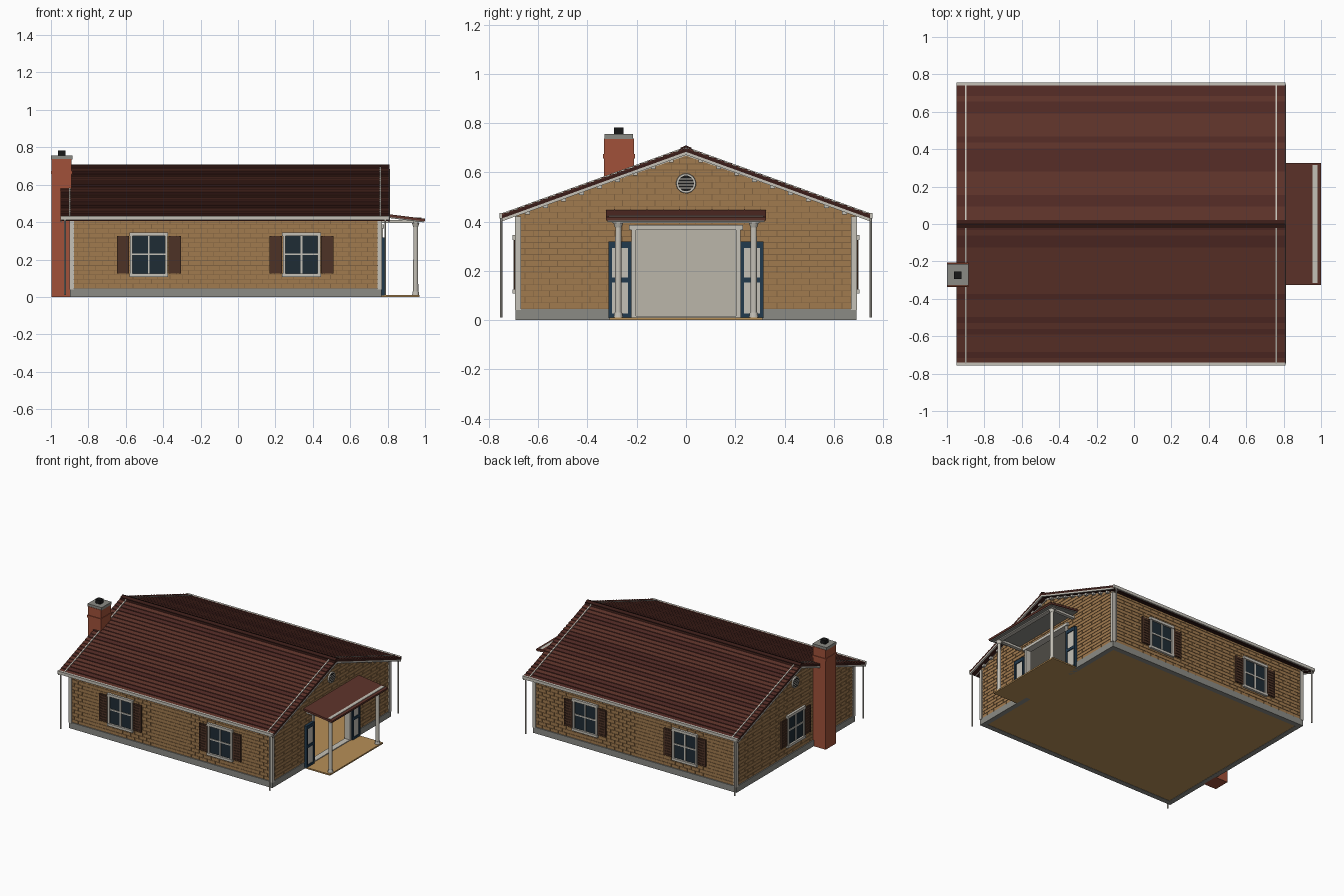
import bpy, bmesh, random
from math import pi
from mathutils import Matrix, Vector

if "Cube" in bpy.data.objects:
    bpy.data.objects.remove(bpy.data.objects["Cube"])

random.seed(4)
I = Matrix.Identity(4)


def mat(name, r, g, b):
    m = bpy.data.materials.new(name)
    m.diffuse_color = [(c / 255) ** 2.2 for c in (r, g, b)] + [1]
    m.use_nodes = True
    m.node_tree.nodes["Principled BSDF"].inputs["Base Color"].default_value = m.diffuse_color
    return m


BRICK = mat("tan_brick", 160, 122, 80)
MORTAR = mat("mortar", 128, 98, 66)
STONE = mat("foundation_grey", 138, 138, 132)
TRIM = mat("trim_white", 196, 192, 182)
INNER = mat("interior_grey", 185, 180, 168)
ROOF_A = mat("shingle_a", 94, 54, 46)
ROOF_B = mat("shingle_b", 82, 46, 41)
DARK = mat("dark_roof_edge", 60, 34, 30)
SHUT = mat("shutter_brown", 78, 54, 42)
GLASS = mat("glass", 36, 48, 56)
NAVY = mat("door_navy", 38, 60, 78)
RED = mat("chimney_red", 160, 82, 60)
WOOD = mat("floor_wood", 182, 142, 88)
BLACK = mat("black", 30, 30, 30)


def finish(name, bm, m, M=I):
    bmesh.ops.recalc_face_normals(bm, faces=bm.faces)
    me = bpy.data.meshes.new(name)
    bm.to_mesh(me)
    bm.free()
    me.transform(M)
    me.materials.append(m)
    ob = bpy.data.objects.new(name, me)
    bpy.context.collection.objects.link(ob)
    return ob


def add_box(bm, b):
    x0, x1, y0, y1, z0, z1 = b
    S = Matrix.Diagonal((x1 - x0, y1 - y0, z1 - z0, 1))
    T = Matrix.Translation(((x0 + x1) / 2, (y0 + y1) / 2, (z0 + z1) / 2))
    bmesh.ops.create_cube(bm, size=1, matrix=T @ S)


def boxes(name, m, *bs, M=I):
    bm = bmesh.new()
    for b in bs:
        add_box(bm, b)
    return finish(name, bm, m, M)


def prisms(name, m, profiles, *spans):
    """Extrude (y, z) profiles along x over each span."""
    bm = bmesh.new()
    for x0, x1 in spans:
        for p in profiles:
            f = bm.faces.new([bm.verts.new((x0, y, z)) for y, z in p])
            r = bmesh.ops.extrude_face_region(bm, geom=[f])
            bmesh.ops.translate(bm, vec=(x1 - x0, 0, 0),
                                verts=[v for v in r["geom"] if isinstance(v, bmesh.types.BMVert)])
    return finish(name, bm, m)


def cyls(name, m, parts, M=I, n=16):
    """parts: (centre, r1, r2, height) along local z."""
    bm = bmesh.new()
    for c, r1, r2, h in parts:
        bmesh.ops.create_cone(bm, cap_ends=True, segments=n, radius1=r1, radius2=r2,
                              depth=h, matrix=Matrix.Translation(c))
    return finish(name, bm, m, M)


X0, X1, Y, RIDGE, EAVE, RY = -0.89, 0.76, 0.685, 0.695, 0.425, 0.747
K = (RIDGE - EAVE) / RY
TH = 0.018                      # roof deck thickness


def roof_z(y):
    return RIDGE - K * abs(y)


def under(y):
    return roof_z(y) - TH


# Local wall frames: u along the wall, outward = -y
FRONT = Matrix.Translation((0, -Y, 0))
BACK = Matrix.Translation((0, Y, 0)) @ Matrix.Rotation(pi, 4, "Z")
RIGHT = Matrix.Translation((X1, 0, 0)) @ Matrix.Rotation(pi / 2, 4, "Z")
LEFT = Matrix.Translation((X0, 0, 0)) @ Matrix.Rotation(-pi / 2, 4, "Z")

# Foundation ring, floor slab
boxes("foundation", STONE, (X0 - .008, X1 + .006, -Y - .008, -Y + .03, 0, .045),
      (X0 - .008, X1 + .006, Y - .03, Y + .008, 0, .045), (X0 - .008, X0 + .03, -Y, Y, 0, .045),
      (X1 - .03, X1 + .006, -Y, -.21, 0, .045), (X1 - .03, X1 + .006, .21, Y, 0, .045))
boxes("house_floor", WOOD, (X0 + .02, X1, -Y + .02, Y - .02, .002, .01))

# Wall cores
boxes("long_walls", MORTAR, (X0, X1, -Y, -Y + .03, .04, under(Y)), (X0, X1, Y - .03, Y, .04, under(Y)))
prisms("left_gable_wall", MORTAR, [[(-Y, .04), (Y, .04), (Y, under(Y)), (0, under(0)), (-Y, under(Y))]], (X0, X0 + .03))
prisms("right_gable_wall", MORTAR, [[(-Y, .04), (-.21, .04), (-.21, .375), (.21, .375), (.21, .04), (Y, .04),
                                     (Y, under(Y)), (0, under(0)), (-Y, under(Y))]], (X1 - .03, X1))
# Interior lining
boxes("interior_lining", INNER, (X0 + .03, X0 + .036, -Y + .03, Y - .03, .01, .41),
      (X0 + .03, X1 - .03, -Y + .03, -Y + .036, .01, .41), (X0 + .03, X1 - .03, Y - .036, Y - .03, .01, .41),
      (X0 + .03, X1 - .03, -Y + .03, Y - .03, .405, .41))


def bricks(name, M, u0, u1, top, gable=False, door=False):
    bm = bmesh.new()
    w, h, g = .066, .0245, .003
    z, row = .047, 0
    while z < top:
        u = u0 - (w / 2 if row % 2 else 0)
        while u < u1:
            a, b = max(u, u0), min(u + w - g, u1)
            if door and z < .375 and b > -.21 and a < .21:
                a, b = (a, min(b, -.21)) if a < -.21 else (max(a, .21), b)
            if b - a > .004:
                add_box(bm, (a, b, -.003, .002, z, min(z + h - g, top)))
            u += w
        z += h
        row += 1
    if gable:
        for s in (1, -1):
            bmesh.ops.bisect_plane(bm, geom=bm.verts[:] + bm.edges[:] + bm.faces[:], plane_co=(0, 0, under(0)),
                                   plane_no=Vector((s * K, 0, 1)), clear_outer=True)
    finish(name, bm, BRICK, M)


bricks("front_bricks", FRONT, X0, X1, under(Y))
bricks("back_bricks", BACK, -X1, -X0, under(Y))
bricks("right_bricks", RIGHT, -Y, Y, .69, True, True)
bricks("left_bricks", LEFT, -Y, Y, .69, True)

# Corner boards
boxes("corner_boards", TRIM, *[(x - .012, x + .012, y - .012, y + .012, .04, .42)
                               for x in (X0 + .002, X1 - .002) for y in (-Y + .002, Y - .002)])


# Shuttered windows
def window(name, M, c):
    M = M @ Matrix.Translation((c, 0, 0))
    boxes(name + "_glass", GLASS, (-.09, .09, -.006, 0, .125, .33), M=M)
    boxes(name + "_frame", TRIM, (-.1, -.086, -.016, 0, .12, .33), (.086, .1, -.016, 0, .12, .33),
          (-.104, .104, -.02, 0, .325, .345), (-.104, .104, -.02, 0, .107, .125),
          (-.005, .005, -.011, 0, .12, .33), (-.09, .09, -.011, 0, .223, .233), M=M)
    sl = []
    for s in (-1, 1):
        a, b = sorted((s * .105, s * .171))
        sl += [(a, b, -.009, 0, .125, .325), (a, a + .01, -.014, 0, .125, .325), (b - .01, b, -.014, 0, .125, .325)]
        sl += [(a, b, -.013, 0, .128 + i * .0197, .139 + i * .0197) for i in range(10)]
    boxes(name + "_shutters", SHUT, *sl, M=M)


for c in (-.477, .34):
    window("front_window", FRONT, c)
    window("back_window", BACK, -c)
window("left_window", LEFT, 0)

# Round gable vents
for n, M in (("right", RIGHT), ("left", LEFT)):
    V = M @ Matrix.Translation((0, 0, .555)) @ Matrix.Rotation(pi / 2, 4, "X")
    cyls(n + "_vent_ring", TRIM, [((0, 0, .006), .041, .039, .012)], V, 24)
    cyls(n + "_vent_disc", BLACK, [((0, 0, .0075), .032, .032, .012)], V, 24)
    boxes(n + "_vent_slats", TRIM, *[(-w, w, -.017, 0, .555 + z - .002, .555 + z + .002)
                                     for z, w in ((-.018, .026), (-.006, .031), (.006, .031), (.018, .026))], M=M)

# Roof deck, shingle courses, ridge cap
RX = (-.948, .81)
prisms("roof_deck", DARK, [[(0, RIDGE), (s * RY, EAVE), (s * RY, EAVE - TH), (0, RIDGE - TH)] for s in (1, -1)], RX)
N, rows = 24, ([], [])
for s in (1, -1):
    for i in range(N):
        a, b = RY * (1 - i / N), RY * (1 - (i + 1) / N)
        rows[random.random() < .35].append([(s * a, roof_z(a)), (s * a, roof_z(a) + .007),
                                            (s * b, roof_z(b) + .002), (s * b, roof_z(b))])
prisms("shingles_a", ROOF_A, rows[0], RX)
prisms("shingles_b", ROOF_B, rows[1], RX)
prisms("ridge_cap", DARK, [[(-.022, .692), (0, .7), (.022, .692), (.022, .7), (0, .709), (-.022, .7)]], RX)
# Rake boards at the roof ends, strips over the gable walls, small blocks below
prisms("rake_boards", TRIM, [[(0, RIDGE - .012), (s * RY, EAVE - .012), (s * RY, EAVE - .024), (0, RIDGE - .024)]
                             for s in (1, -1)], (RX[0] - .002, RX[0] + .008), (RX[1] - .008, RX[1] + .002))
prisms("gable_strips", TRIM, [[(0, RIDGE + .009), (s * RY, EAVE + .009), (s * RY, EAVE - .02), (0, RIDGE - .028)]
                              for s in (1, -1)], (-.904, -.896), (.757, .765))
boxes("gable_blocks", TRIM, *[(x - .01, x + .01, s * y - .01, s * y + .01, under(y) - .016, under(y) + .002)
                              for x in (-.9, .772) for s in (1, -1) for y in [.06 + .073 * i for i in range(9)]])
# Gutters and downspouts
boxes("gutters", TRIM, *[(RX[0], RX[1], s * .749 - .008, s * .749 + .008, .412, .434) for s in (1, -1)])
cyls("downspouts", TRIM, [((x, s * .751, .212), .005, .005, .405) for x in (-.925, .787) for s in (1, -1)], n=8)

# Chimney
boxes("chimney", RED, (-.996, -.89, -.333, -.212, 0, .737), (-1, -.886, -.338, -.207, .656, .674))
boxes("chimney_cap", STONE, (-1, -.885, -.33, -.215, .735, .755))
boxes("chimney_flue", BLACK, (-.963, -.923, -.293, -.253, .75, .782))

# Porch floor, roof, beam and columns
boxes("porch_floor", WOOD, (X1 - .03, .97, -.31, .31, 0, .01))
R = Matrix.Translation((.76, 0, .442)) @ Matrix.Rotation(.125, 4, "Y")
boxes("porch_roof", ROOF_A, (0, .241, -.325, .325, -.008, .006), M=R)
boxes("porch_ceiling", STONE, (0, .236, -.318, .318, -.014, -.008), M=R)
boxes("porch_beam", TRIM, (.955, .98, -.315, .315, .402, .424), (.935, .965, -.3, .3, .395, .41))
boxes("porch_side_beams", TRIM, *[(.76, .96, s * .275 - .012, s * .275 + .012, .396, .412) for s in (1, -1)])
for s in (1, -1):
    cyls("porch_column", TRIM, [((.95, s * .275, .205), .014, .012, .38), ((.95, s * .275, .02), .019, .016, .02),
                                ((.95, s * .275, .385), .013, .02, .02)])

# Door surround and open leaves beside the doorway
boxes("door_surround", TRIM, (-.222, -.204, -.014, .03, .01, .37), (.204, .222, -.014, .03, .01, .37),
      (-.232, .232, -.02, .03, .365, .386), (-.21, .21, -.012, .03, .004, .016), M=RIGHT)
for s in (1, -1):
    a, b = sorted((s * .222, s * .315))
    boxes("door_leaf_frame", NAVY, (a, a + .014, -.024, -.004, .008, .318), (b - .014, b, -.024, -.004, .008, .318),
          (a, b, -.024, -.004, .008, .026), (a, b, -.024, -.004, .152, .172), (a, b, -.024, -.004, .292, .318), M=RIGHT)
    boxes("door_leaf_panel", TRIM, (a + .01, b - .01, -.018, -.008, .02, .3), M=RIGHT)
